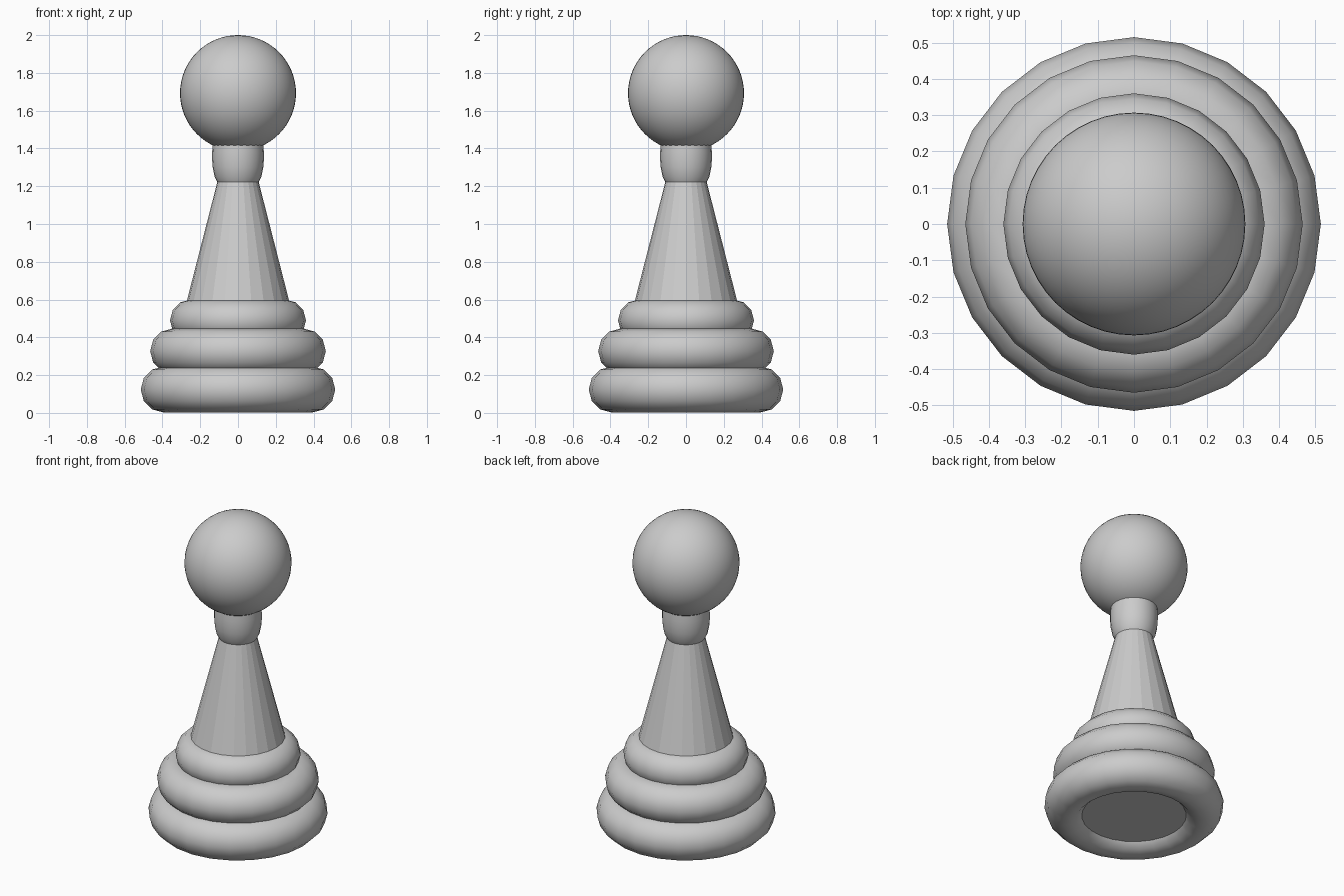
import bpy
import math

cube = bpy.data.objects.get("Cube")
if cube:
    bpy.data.objects.remove(cube, do_unlink=True)

GREY = (0.6, 0.6, 0.6, 1.0)
grey = bpy.data.materials.new("plain grey")
grey.use_nodes = True
grey.diffuse_color = GREY
grey.node_tree.nodes["Principled BSDF"].inputs["Base Color"].default_value = GREY


def finish(name, smooth=True):
    obj = bpy.context.object
    obj.name = name
    obj.data.materials.append(grey)
    if smooth:
        bpy.ops.object.shade_smooth()
    return obj


def lathe(name, profile, sides=24):
    """Turn a (radius, height) profile into a capped round part."""
    verts = [(r * math.cos(math.tau * i / sides), r * math.sin(math.tau * i / sides), z)
             for r, z in profile for i in range(sides)]
    faces = [(k * sides + i, k * sides + (i + 1) % sides,
              (k + 1) * sides + (i + 1) % sides, (k + 1) * sides + i)
             for k in range(len(profile) - 1) for i in range(sides)]
    faces.append(tuple(reversed(range(sides))))
    faces.append(tuple(range(len(verts) - sides, len(verts))))
    mesh = bpy.data.meshes.new(name)
    mesh.from_pydata(verts, [], faces)
    obj = bpy.data.objects.new(name, mesh)
    bpy.context.collection.objects.link(obj)
    bpy.ops.object.select_all(action='DESELECT')
    obj.select_set(True)
    bpy.context.view_layer.objects.active = obj
    return obj


# Three stacked base rings
for name, outer, minor, z in (("lower_ring", 0.515, 0.122, 0.124),
                              ("middle_ring", 0.465, 0.12, 0.327),
                              ("upper_ring", 0.36, 0.11, 0.49)):
    bpy.ops.mesh.primitive_torus_add(major_segments=24, minor_segments=12,
                                     major_radius=outer - minor, minor_radius=minor,
                                     location=(0, 0, z))
    finish(name)

# Faceted tapering body, closed underneath inside the lowest ring
lathe("tapered_body", [(0.41, 0.05), (0.105, 1.24)])
finish("tapered_body", smooth=False)

# Barrel-shaped neck
lathe("neck", [(0.108, 1.22), (0.124, 1.25), (0.134, 1.30), (0.137, 1.34),
               (0.137, 1.38), (0.132, 1.44)])
finish("neck")
bpy.ops.object.shade_smooth_by_angle(angle=math.radians(40))

# Round head
bpy.ops.mesh.primitive_uv_sphere_add(segments=48, ring_count=32, radius=0.307,
                                     location=(0, 0, 1.693))
finish("head")
